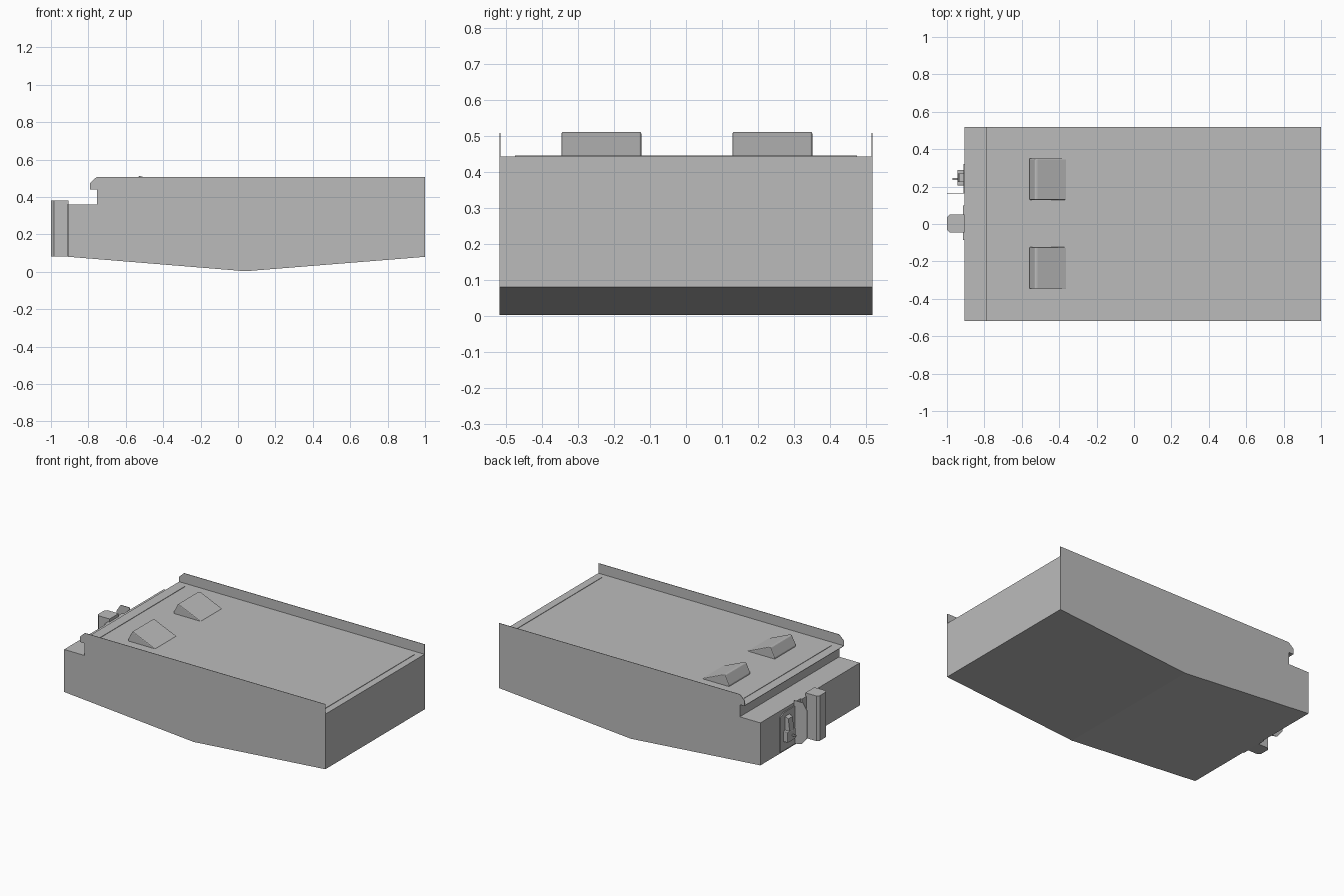
import bpy, bmesh
from mathutils import Vector

cube = bpy.data.objects.get("Cube")
if cube:
    bpy.data.objects.remove(cube, do_unlink=True)

grey = bpy.data.materials.new("plain grey")
grey.use_nodes = True
COLOUR = (0.5, 0.5, 0.5, 1)
grey.diffuse_color = COLOUR
grey.node_tree.nodes["Principled BSDF"].inputs["Base Color"].default_value = COLOUR

HALF = 0.518   # half the depth of the case
DECK = 0.443   # height of the top deck
END = -0.905   # latch end of the case


def prism(name, outline, axis, low, high, bevel=0.0):
    """Extrude a 2D outline along axis; the outline uses the other two axes in order."""
    bm = bmesh.new()

    def point(p, d):
        co = list(p)
        co.insert("xyz".index(axis), d)
        return Vector(co)

    face = bm.faces.new([bm.verts.new(point(p, low)) for p in outline])
    moved = bmesh.ops.extrude_face_region(bm, geom=[face])["geom"]
    verts = [v for v in moved if isinstance(v, bmesh.types.BMVert)]
    bmesh.ops.translate(bm, verts=verts, vec=point((0, 0), high - low))
    bmesh.ops.recalc_face_normals(bm, faces=bm.faces)
    mesh = bpy.data.meshes.new(name)
    bm.to_mesh(mesh)
    bm.free()
    mesh.materials.append(grey)
    obj = bpy.data.objects.new(name, mesh)
    bpy.context.collection.objects.link(obj)
    if bevel:
        mod = obj.modifiers.new("soft edges", "BEVEL")
        mod.width = bevel
        mod.segments = 2
    return obj


def rect(a0, a1, b0, b1):
    return [(a0, b0), (a1, b0), (a1, b1), (a0, b1)]


# Case with shallow keel and a step at the latch end
prism("case", [(END, 0.08), (0.04, 0.003), (1, 0.08), (1, DECK), (-0.755, DECK),
               (-0.755, 0.36), (END, 0.36)], "y", -HALF, HALF)
prism("deck_lip", rect(-0.79, -0.75, DECK - 0.003, DECK), "y", -HALF, HALF)

# Thin rails along both sides
rail = [(-0.75, DECK - 0.003), (-0.79, DECK - 0.003), (-0.79, 0.475),
        (-0.755, 0.508), (1, 0.508), (1, DECK - 0.003)]
for side, label in ((1, "back"), (-1, "front")):
    prism(label + "_rail", rail, "y", *sorted((side * HALF, side * (HALF - 0.003))))

# Low seams across each end of the deck
for x, label in ((-0.725, "latch"), (0.95, "plain")):
    prism(label + "_end_seam", rect(x - 0.005, x + 0.005, DECK, DECK + 0.003),
          "y", -0.475, 0.475)

# Wedge stops on the deck
wedge = [(-0.56, DECK - 0.01), (-0.56, DECK + 0.01), (-0.53, 0.512),
         (-0.515, 0.51), (-0.36, DECK), (-0.36, DECK - 0.01)]
for y, label in ((0.24, "back"), (-0.235, "front")):
    prism(label + "_wedge", wedge, "y", y - 0.111, y + 0.111, 0.006)

# Upright post with its flange
prism("latch_post", [(END, -0.045), (-0.985, -0.045), (-1, -0.03), (-1, 0.035),
                     (-0.985, 0.05), (END, 0.05)], "z", 0.083, 0.38)
prism("post_flange", rect(-0.915, END, -0.085, 0.1), "z", 0.083, 0.36)

# Catch plate, fin and hook beside the post
prism("catch_plate", [(0.165, 0.09), (0.32, 0.09), (0.32, 0.32), (0.28, 0.34),
                      (0.165, 0.34)], "x", -0.912, END)
prism("catch_fin", [(END, 0.09), (-0.96, 0.1), (-1, 0.15), (-1, 0.33),
                    (-0.97, 0.375), (END, 0.375)], "y", 0.163, 0.167)
prism("hook_block", rect(-0.945, -0.91, 0.205, 0.29), "z", 0.15, 0.22, 0.005)
prism("hook_arm", [(-0.91, 0.22), (-0.945, 0.22), (-0.935, 0.3), (-0.91, 0.31)],
      "y", 0.225, 0.27)
prism("hook_pin", rect(-0.97, -0.94, 0.235, 0.245), "z", 0.18, 0.19)
